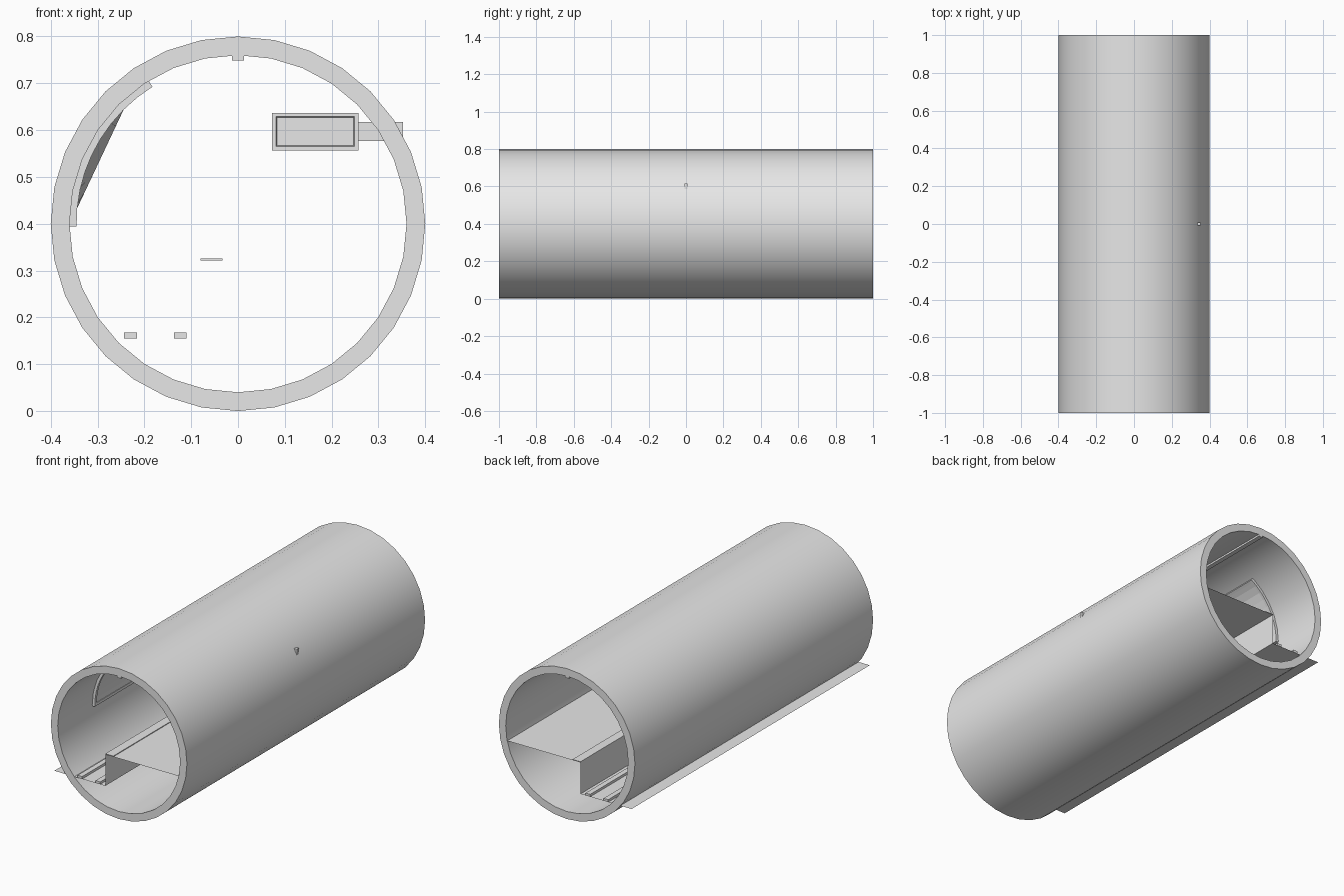
import bpy, bmesh, math

cube = bpy.data.objects.get("Cube")
if cube:
    bpy.data.objects.remove(cube, do_unlink=True)

grey = bpy.data.materials.new("light_grey")
grey.use_nodes = True
grey.diffuse_color = (0.8, 0.8, 0.8, 1)
grey.node_tree.nodes["Principled BSDF"].inputs["Base Color"].default_value = (0.8, 0.8, 0.8, 1)

CENTRE = 0.4      # height of the tunnel axis
SIDES = 32


def make_object(name, bm, smooth=False, fix_normals=True):
    if fix_normals:
        bmesh.ops.recalc_face_normals(bm, faces=bm.faces)
    mesh = bpy.data.meshes.new(name)
    bm.to_mesh(mesh)
    bm.free()
    mesh.materials.append(grey)
    ob = bpy.data.objects.new(name, mesh)
    bpy.context.collection.objects.link(ob)
    if smooth:
        bpy.ops.object.select_all(action='DESELECT')
        ob.select_set(True)
        bpy.context.view_layer.objects.active = ob
        bpy.ops.object.shade_smooth_by_angle(angle=math.radians(30))
    return ob


def on_circle(radius, angle):
    return radius * math.cos(angle), CENTRE + radius * math.sin(angle)


def loft(bm, rows, closed=False):
    """Skin quads between rows of (x, y, z) points."""
    rows = [[bm.verts.new(p) for p in row] for row in rows]
    count = len(rows[0])
    for a, b in zip(rows, rows[1:]):
        for i in range(count if closed else count - 1):
            j = (i + 1) % count
            bm.faces.new((a[i], a[j], b[j], b[i]))
    return rows


def box(name, x, y, z):
    bm = bmesh.new()
    bmesh.ops.create_cube(bm, size=1)
    for v in bm.verts:
        v.co = [lo + (c + 0.5) * (hi - lo) for c, (lo, hi) in zip(v.co, (x, y, z))]
    return make_object(name, bm)


# Tunnel tube: outer and inner walls joined by end rings
bm = bmesh.new()
angles = [math.tau * i / SIDES for i in range(SIDES)]
rings = []
for radius, y in ((0.4, -1), (0.4, 1), (0.36, 1), (0.36, -1), (0.4, -1)):
    rings.append([(x, y, z) for x, z in (on_circle(radius, a) for a in angles)])
loft(bm, rings, closed=True)
bmesh.ops.remove_doubles(bm, verts=bm.verts, dist=1e-5)
make_object("tunnel_tube", bm, smooth=True)

# Track bed, platform face and platform top as one folded sheet
bm = bmesh.new()
section = [(-0.38, 0.155), (-0.08, 0.155), (-0.08, 0.322), (0.37, 0.322)]
loft(bm, [[(x, y, z) for x, z in section] for y in (1, -1)])
make_object("track_bed_and_platform", bm, fix_normals=False)

# Platform edge strip, rails and ceiling strip
box("platform_edge_strip", (-0.08, -0.033), (-1, 1), (0.322, 0.326))
for side, x in (("right", -0.243), ("left", -0.137)):
    box(side + "_rail", (x, x + 0.027), (-1, 1), (0.155, 0.168))
box("ceiling_strip", (-0.0125, 0.0125), (-1, 1), (0.749, 0.764))

# Curved wall panel: a frame around a flatter sheet
START, END, STEPS = math.radians(181), math.radians(122), 9
arc = [START + (END - START) * i / STEPS for i in range(STEPS + 1)]


def curved_slab(name, arc_angles, y0, y1):
    bm = bmesh.new()
    rows = []
    for radius, y in ((0.362, y0), (0.362, y1), (0.345, y1), (0.345, y0), (0.362, y0)):
        rows.append([(x, y, z) for x, z in (on_circle(radius, a) for a in arc_angles)])
    loft(bm, rows)
    bmesh.ops.remove_doubles(bm, verts=bm.verts, dist=1e-5)
    bmesh.ops.holes_fill(bm, edges=[e for e in bm.edges if e.is_boundary])
    return make_object(name, bm)


BAR = math.radians(2.5)
curved_slab("panel_frame_front", arc, -0.71, -0.695)
curved_slab("panel_frame_back", arc, 0.695, 0.71)
curved_slab("panel_frame_bottom", [START, START - BAR], -0.71, 0.71)
curved_slab("panel_frame_top", [END + BAR, END], -0.71, 0.71)

# Sheet follows the arc at its ends and flattens towards the middle
low, high = on_circle(0.345, arc[1]), on_circle(0.345, arc[7])
bm = bmesh.new()
rows = []
for y in (-0.695, 0, 0.695):
    row = []
    for i, a in enumerate(arc):
        x, z = on_circle(0.349, a)
        if y == 0 and 1 <= i <= 7:
            t = (i - 1) / 6
            x = low[0] + t * (high[0] - low[0])
            z = low[1] + t * (high[1] - low[1])
        row.append((x, y, z))
    rows.append(row)
loft(bm, rows)
make_object("panel_sheet", bm)

# Hanging sign with a recessed screen on both faces, and its wall arm
sign = box("sign_box", (0.073, 0.257), (-0.016, 0.016), (0.557, 0.637))
bm = bmesh.new()
bm.from_mesh(sign.data)
screens = [f for f in bm.faces if abs(f.normal.y) > 0.9]
bmesh.ops.inset_individual(bm, faces=screens, thickness=0.011)
bmesh.ops.inset_individual(bm, faces=screens, thickness=0.003, depth=-0.006)
bm.to_mesh(sign.data)
bm.free()
box("sign_arm", (0.257, 0.352), (-0.008, 0.008), (0.577, 0.617))
